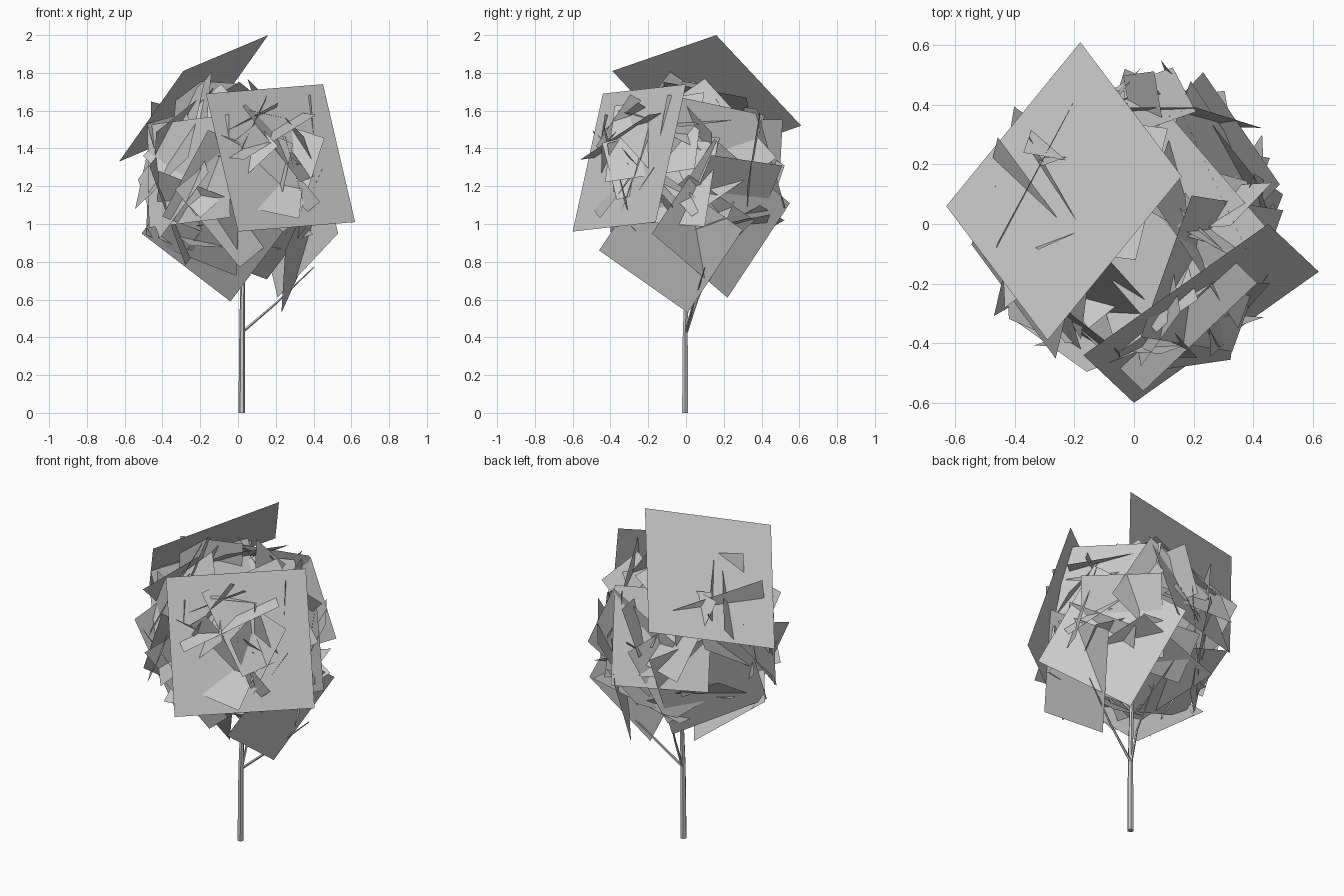
import bpy, math, random
from mathutils import Vector, Matrix

if "Cube" in bpy.data.objects:
    bpy.data.objects.remove(bpy.data.objects["Cube"])

random.seed(11)
CROWN = Vector((0, 0, 1.24))


def make(name, verts, faces):
    me = bpy.data.meshes.new(name)
    me.from_pydata([tuple(v) for v in verts], [], faces)
    me.update()
    ob = bpy.data.objects.new(name, me)
    bpy.context.collection.objects.link(ob)
    return ob


def tube(name, path, radii, sides=6):
    """Tapered low-poly limb along a path."""
    verts, faces = [], []
    pts = [Vector(p) for p in path]
    for i, p in enumerate(pts):
        d = (pts[min(i + 1, len(pts) - 1)] - pts[max(i - 1, 0)]).normalized()
        if i == 0 and p.z == 0:
            d = Vector((0, 0, 1))
        rot = Vector((0, 0, 1)).rotation_difference(d)
        for k in range(sides):
            t = 2 * math.pi * k / sides
            verts.append(p + rot @ Vector((math.cos(t), math.sin(t), 0)) * radii[i])
    for i in range(len(pts) - 1):
        for k in range(sides):
            n = (k + 1) % sides
            faces.append((i * sides + k, i * sides + n, (i + 1) * sides + n, (i + 1) * sides + k))
    faces.append(tuple(reversed(range(sides))))
    faces.append(tuple(range(len(verts) - sides, len(verts))))
    return make(name, verts, faces)


leaf_verts, leaf_faces = [], []


def add_quad(corners):
    n = len(leaf_verts)
    leaf_verts.extend(corners)
    leaf_faces.append((n, n + 1, n + 2, n + 3))


def corner_card(p, a, b):
    """Leaf card from one corner and two edge vectors."""
    p, a, b = Vector(p), Vector(a), Vector(b)
    add_quad([p, p + a, p + a + b, p + b])


def square(center, normal, size, roll):
    """Corners of a square leaf card facing along a normal."""
    q = Vector(normal).to_track_quat('Z', 'Y') @ Matrix.Rotation(roll, 3, 'Z').to_quaternion()
    h = size / 2
    return [Vector(center) + q @ Vector((x * h, y * h, 0))
            for x, y in ((-1, -1), (1, -1), (1, 1), (-1, 1))]


def inside(corners):
    return all(math.hypot(c.x, c.y) < 0.58 and (c - CROWN).length < 0.62
               and 0.70 < c.z < 1.82 for c in corners)


# trunk and main branches
tube("trunk", [(0.02, -0.005, 0), (0.022, -0.004, 0.43), (0.025, 0.008, 0.75),
               (0.0, 0.0, 1.1), (0.03, 0.02, 1.5)], [0.018, 0.015, 0.012, 0.010, 0.004])
branches = [
    [(0.025, 0, 0.43), (0.2, 0.04, 0.58), (0.40, 0.10, 0.77)],
    [(0.022, 0, 0.42), (0.03, 0.06, 0.6), (0.0, 0.17, 0.85)],
    [(0.025, 0, 0.72), (-0.14, -0.05, 0.9), (-0.3, -0.12, 1.1)],
    [(0.02, 0, 0.75), (0.06, -0.16, 0.95), (0.14, -0.3, 1.2)],
    [(0.0, 0, 0.95), (0.14, 0.08, 1.15), (0.25, 0.12, 1.4)],
    [(0.0, 0, 1.1), (-0.12, 0.08, 1.3), (-0.22, 0.1, 1.55)],
]
for i, path in enumerate(branches):
    tube(f"branch_{i + 1}", path, [0.008, 0.006, 0.003], 5)

# large outer leaf cards
corner_card((0.16, 0.16, 2.0), (-0.45, -0.55, -0.19), (-0.34, 0.45, -0.48))
corner_card((-0.17, -0.44, 1.69), (0.62, 0.44, 0.05), (0.17, -0.16, -0.73))
corner_card((0.23, 0.01, 0.53), (0.02, -0.47, 0.33), (0.20, 0.29, 0.44))
corner_card((0.21, 0.22, 0.61), (-0.12, 0.33, 0.50), (0.32, -0.40, 0.34))
corner_card((-0.04, -0.02, 0.59), (-0.47, 0.0, 0.36), (0.28, -0.38, 0.37))
corner_card((0.05, 0.10, 1.77), (0.14, 0.38, -0.42), (0.30, -0.45, -0.31))
for c, n, s, r in (((-0.09, 0.36, 1.36), (-0.3, 0.9, 0.3), 0.55, 0.05),
                   ((-0.26, -0.30, 1.28), (-0.6, -0.75, 0.1), 0.55, 0.1),
                   ((-0.36, -0.08, 1.42), (-0.85, -0.3, 0.45), 0.55, 0.6),
                   ((-0.30, 0.22, 1.12), (-0.75, 0.6, -0.2), 0.55, 0.3),
                   ((0.05, -0.36, 1.15), (0.1, -0.95, -0.2), 0.55, 0.7)):
    add_quad(square(c, n, s, r))

# inner leaf cards, roughly tangent to the crown
N, golden = 26, math.pi * (3 - math.sqrt(5))
for i in range(N):
    z = 1 - 2 * (i + 0.5) / N
    w = math.sqrt(1 - z * z)
    d = Vector((w * math.cos(i * golden), w * math.sin(i * golden), z))
    for attempt in range(60):
        jitter = Vector([random.uniform(-0.35, 0.35) for _ in range(3)])
        quad = square(CROWN + d * random.uniform(0.30, 0.42), d + jitter,
                      random.uniform(0.45, 0.58), random.uniform(0, 6.28))
        if inside(quad):
            add_quad(quad)
            break

# small cards that cut across the outer ones
count = 0
while count < 22:
    v = Vector([random.gauss(0, 1) for _ in range(3)]).normalized()
    n = Vector([random.gauss(0, 1) for _ in range(3)]).normalized()
    quad = square(CROWN + v * random.uniform(0.25, 0.42), n,
                  random.uniform(0.25, 0.42), random.uniform(0, 6.28))
    if inside(quad):
        add_quad(quad)
        count += 1

make("foliage", leaf_verts, leaf_faces)
